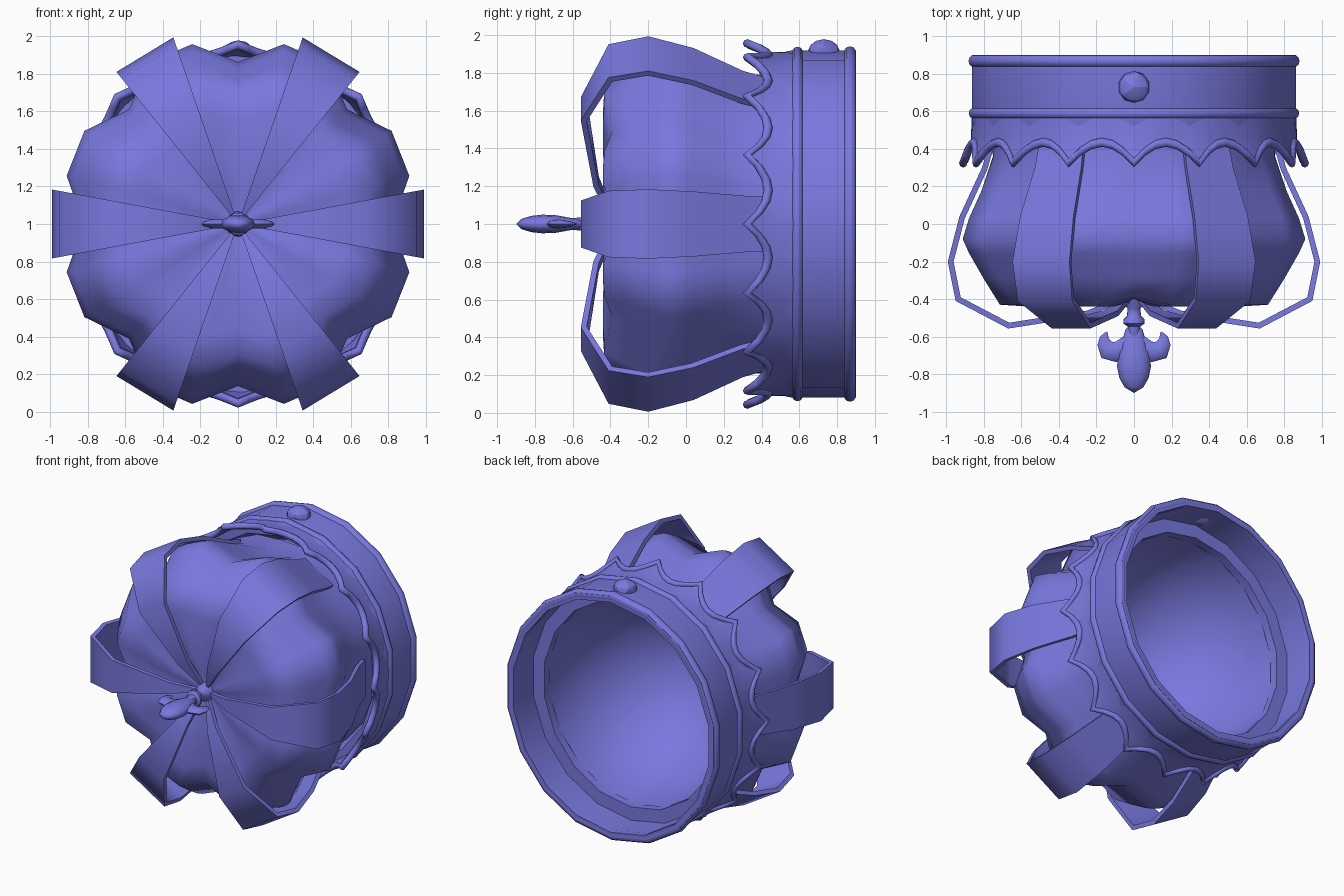
import bpy, bmesh, math
from mathutils import Vector

if "Cube" in bpy.data.objects:
    bpy.data.objects.remove(bpy.data.objects["Cube"])

ZS = 1.05            # the crown is slightly taller than wide
blue = bpy.data.materials.new("periwinkle blue")
blue.diffuse_color = (0.19, 0.19, 0.74, 1)
blue.use_nodes = True
blue.node_tree.nodes["Principled BSDF"].inputs["Base Color"].default_value = blue.diffuse_color


def P(r, deg, y):
    """Point at radius r and angle round the crown's y axis."""
    a = math.radians(deg)
    return Vector((r * math.cos(a), y, 1 + ZS * r * math.sin(a)))


def make(name, verts, faces, angle=40):
    me = bpy.data.meshes.new(name)
    me.from_pydata([tuple(v) for v in verts], [], faces)
    bm = bmesh.new()
    bm.from_mesh(me)
    bmesh.ops.remove_doubles(bm, verts=bm.verts, dist=1e-5)
    bmesh.ops.recalc_face_normals(bm, faces=bm.faces)
    bm.to_mesh(me)
    bm.free()
    ob = bpy.data.objects.new(name, me)
    bpy.context.collection.objects.link(ob)
    me.materials.append(blue)
    bpy.ops.object.select_all(action='DESELECT')
    ob.select_set(True)
    bpy.context.view_layer.objects.active = ob
    bpy.ops.object.shade_smooth_by_angle(angle=math.radians(angle))
    return ob


def grid(name, rows, close_rows=False, close_cols=True, caps=False, angle=40):
    """Skin a list of equal-length point rows."""
    n, m = len(rows), len(rows[0])
    verts = [p for row in rows for p in row]
    faces = []
    for i in range(n if close_rows else n - 1):
        for j in range(m if close_cols else m - 1):
            b, k = (i + 1) % n, (j + 1) % m
            faces.append((i * m + j, i * m + k, b * m + k, b * m + j))
    if caps:
        faces += [tuple(range(m)), tuple((n - 1) * m + j for j in range(m))]
    return make(name, verts, faces, angle)


def revolve(name, profile, seg, phase=10, closed=False, angle=40):
    rows = [[P(max(r, 1e-7), phase + 360 * j / seg, y) for j in range(seg)] for r, y in profile]
    return grid(name, rows, close_rows=closed, angle=angle)


def circle(r, y, t, n=8):
    return [(r + t * math.cos(2 * math.pi * i / n), y + t * math.sin(2 * math.pi * i / n)) for i in range(n)]


# Head band with a ledge inside, and its two rolled rims
revolve("head_band", [(.876, .9), (.876, .56), (.862, .50), (.80, .50), (.735, .60), (.735, .66),
                      (.83, .66), (.83, .9)], 18, closed=True, angle=30)
revolve("lower_rim", circle(.862, .868, .034, 10), 18, closed=True, angle=60)
revolve("upper_rim", circle(.864, .59, .03, 10), 18, closed=True, angle=60)

# Scalloped collar flaring out to points
TEETH, SUB = 16, 6
N = TEETH * SUB


def scallop(j):
    s = abs(math.sin(math.pi * j / SUB))
    return .868 + .042 * (1 - s), .325 + .11 * s ** .85


rows = [[] for i in range(5)]
for j in range(N):
    r, y = scallop(j)
    d = 360 * j / N
    rows[0].append(P(.866, d, .57))
    rows[1].append(P(.868, d, .455))
    rows[2].append(P(r, d, y))
    rows[3].append(P(r - .025, d, y))
    rows[4].append(P(.84, d, .57))
grid("scalloped_collar", rows, close_rows=True, angle=50)

# Rope trim following the scallops
rope = []
for j in range(N):
    r, y = scallop(j)
    rope.append([P(r + .022 * math.cos(k * math.pi / 4), 360 * j / N,
                   y + .024 * math.sin(k * math.pi / 4)) for k in range(8)])
grid("rope_trim", rope, close_rows=True, angle=80)

# Puffed cap: eight lobes of three segments each
prof = [(.78, .52, .98), (.775, .36, .97), (.84, .18, .91), (.91, .03, .88), (.945, -.08, .87),
        (.91, -.155, .87), (.83, -.29, .88), (.74, -.43, .89), (.58, -.44, .9), (.42, -.44, .92),
        (.26, -.43, .95), (.12, -.40, 1), (1e-7, -.37, 1)]
rows = []
for r, y, f in prof:
    up = .04 * min(r / .3, 1) if y < -.3 else 0
    rows.append([P(r * (f if j % 3 == 0 else 1), 15 * j, y + (up if j % 3 == 0 else 0)) for j in range(24)])
grid("puffed_cap", rows, angle=60)

# Smooth lining dome inside
dome = [(.735 * math.cos(t * math.pi / 20), .62 - .92 * math.sin(t * math.pi / 20)) for t in range(11)]
revolve("inner_lining", dome, 36, angle=60)

# Six arches, each a 20 degree wedge strip
path = [Vector(p) for p in [(.775, .42), (.81, .30), (.93, .04), (.992, -.20), (.95, -.41),
                            (.67, -.557), (.24, -.49), (.03, -.40)]]
inner = []
for i, p in enumerate(path):
    ns = []
    for a, b in ((i - 1, i), (i, i + 1)):
        if a >= 0 and b < len(path):
            t = (path[b] - path[a]).normalized()
            ns.append(Vector((t.y, -t.x)))
    n = sum(ns, Vector((0, 0))).normalized()
    if n.dot(Vector((p.x - .45, p.y - .1))) > 0:
        n = -n
    q = p + n * .03 / abs(n.dot(ns[0]))
    inner.append(Vector((max(q.x, .015), q.y)))
C = math.cos(math.radians(10))
for k in range(6):
    rows = [[P(o.x / C, 60 * k - 10, o.y), P(o.x / C, 60 * k + 10, o.y),
             P(q.x / C, 60 * k + 10, q.y), P(q.x / C, 60 * k - 10, q.y)] for o, q in zip(path, inner)]
    grid(f"arch_{k + 1}", rows, caps=True, angle=65)

# Finial stem with collar
revolve("finial_stem", [(0, -.36), (.065, -.38), (.06, -.42), (.035, -.45), (.038, -.49), (.058, -.51),
                        (.058, -.53), (.035, -.545), (.03, -.60), (0, -.62)], 12, angle=50)

# Flat three-petalled finial
rows = []
for r, y in [(0, -.53), (.045, -.56), (.065, -.63), (.085, -.69), (.09, -.76), (.078, -.82), (.05, -.87), (0, -.90)]:
    rows.append([(r * math.cos(k * math.pi / 6), y, 1 + .55 * r * math.sin(k * math.pi / 6)) for k in range(12)])
grid("finial_centre_petal", rows, angle=60)
petal = [(.02, -.62, .04), (.06, -.665, .052), (.10, -.682, .054), (.14, -.672, .054),
         (.158, -.635, .038), (.158, -.605, .024), (.145, -.575, .004)]
for side, s in (("left", -1), ("right", 1)):
    rows = []
    for i, (x, y, w) in enumerate(petal):
        a, b = petal[max(i - 1, 0)], petal[min(i + 1, len(petal) - 1)]
        t = Vector((b[0] - a[0], b[1] - a[1])).normalized()
        rows.append([(s * (x - t.y * w * math.cos(k * math.pi / 4)), y + t.x * w * math.cos(k * math.pi / 4),
                      1 + .45 * w * math.sin(k * math.pi / 4)) for k in range(8)])
    grid(f"finial_{side}_petal", rows, caps=True, angle=60)

# Single round jewel on the band
bpy.ops.mesh.primitive_ico_sphere_add(subdivisions=2, radius=.085, location=(0, .73, 1.915))
gem = bpy.context.object
gem.name = "jewel"
gem.scale.z = .75
gem.data.materials.append(blue)
bpy.ops.object.shade_smooth_by_angle(angle=math.radians(20))
